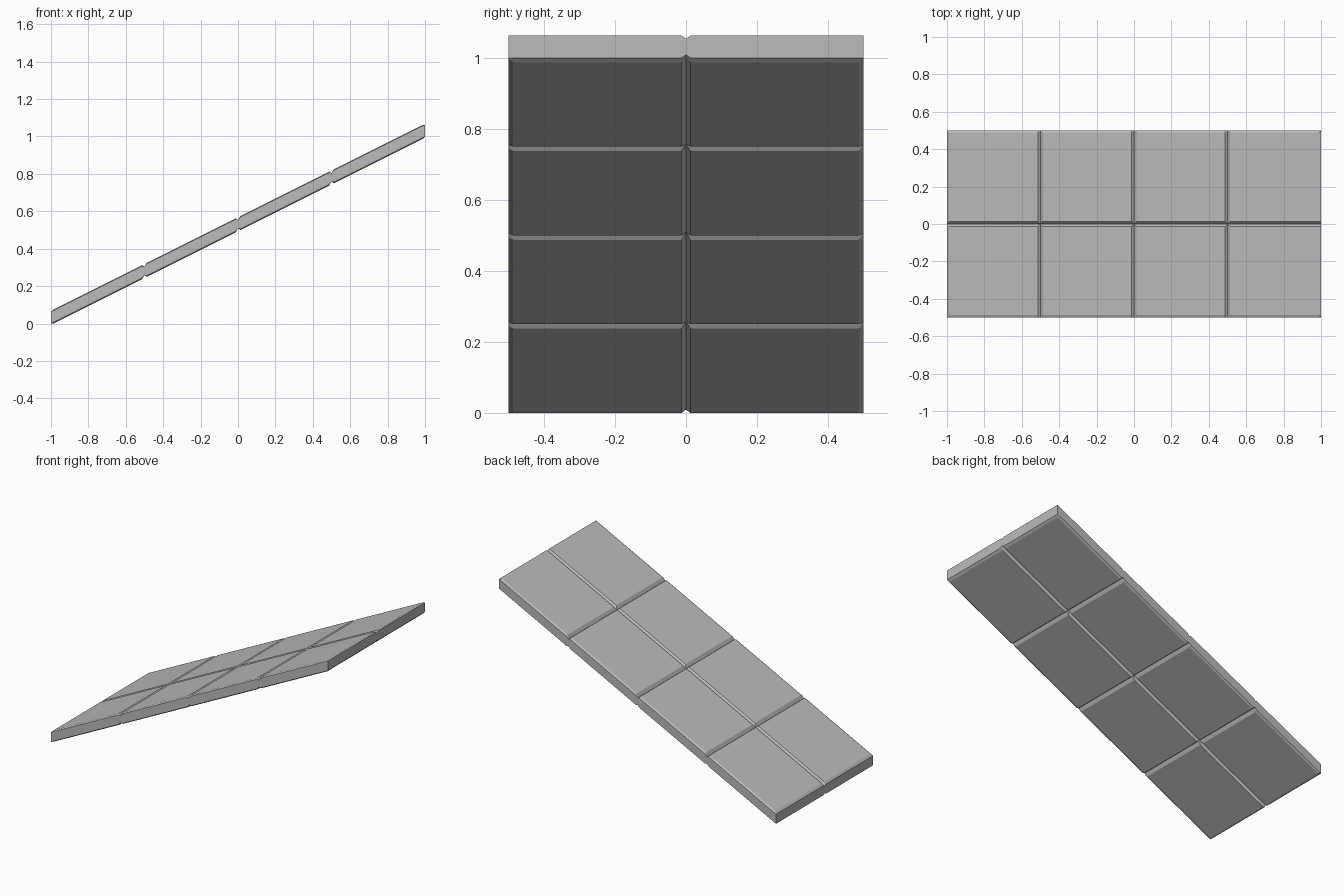
import bpy
import bmesh

cube = bpy.data.objects.get("Cube")
if cube:
    bpy.data.objects.remove(cube, do_unlink=True)

BEVEL = 0.0125     # half width of a joint, and width of the outer bevel
RAISE = 0.00625    # tile face above the rim
GROOVE = -0.009    # joint bottom below the rim
THICK = 0.0625     # rim height

grey = bpy.data.materials.new("stone grey")
grey.use_nodes = True
colour = (0.5, 0.5, 0.5, 1)
grey.diffuse_color = colour
grey.node_tree.nodes["Principled BSDF"].inputs["Base Color"].default_value = colour


def grid_lines(half, tiles):
    """Positions across the slab, each with its height over the rim."""
    size = 2 * half / tiles
    lines = []
    for i in range(tiles + 1):
        p = -half + i * size
        if i > 0:
            lines.append((p - BEVEL, RAISE))
        lines.append((p, GROOVE if 0 < i < tiles else 0))
        if i < tiles:
            lines.append((p + BEVEL, RAISE))
    return lines


xs = grid_lines(1, 4)
ys = grid_lines(0.5, 2)
nx, ny = len(xs), len(ys)
bm = bmesh.new()


def tiled_sheet(side):
    """Sloping tiled face: side 1 is the top, -1 the underside."""
    grid = [[bm.verts.new((x, y, (x + 1) / 2 + (THICK if side > 0 else 0)
                           + side * min(hx, hy)))
             for y, hy in ys] for x, hx in xs]
    for i in range(nx - 1):
        for j in range(ny - 1):
            q = [grid[i][j], grid[i + 1][j], grid[i + 1][j + 1], grid[i][j + 1]]
            flat = [k for k, (a, b) in enumerate(
                ((i, j), (i + 1, j), (i + 1, j + 1), (i, j + 1)))
                if xs[a][1] == RAISE and ys[b][1] == RAISE]
            if len(flat) == 1:   # mitre the corner from the tile outwards
                k = flat[0]
                r = q[k:] + q[:k]
                faces = [r[:3], [r[0], r[2], r[3]]]
            else:
                faces = [q]
            for f in faces:
                bm.faces.new(f if side > 0 else f[::-1])
    # Outline, counter-clockwise
    return ([grid[i][0] for i in range(nx)]
            + [grid[-1][j] for j in range(1, ny)]
            + [grid[i][-1] for i in range(nx - 2, -1, -1)]
            + [grid[0][j] for j in range(ny - 2, 0, -1)])


top = tiled_sheet(1)
bottom = tiled_sheet(-1)

# Upright edge faces joining the two sheets
for k in range(len(top)):
    n = (k + 1) % len(top)
    bm.faces.new((bottom[k], bottom[n], top[n], top[k]))

bmesh.ops.recalc_face_normals(bm, faces=bm.faces[:])
mesh = bpy.data.meshes.new("tiled_ramp")
bm.to_mesh(mesh)
bm.free()
mesh.materials.append(grey)
ramp = bpy.data.objects.new("tiled_ramp", mesh)
bpy.context.collection.objects.link(ramp)
